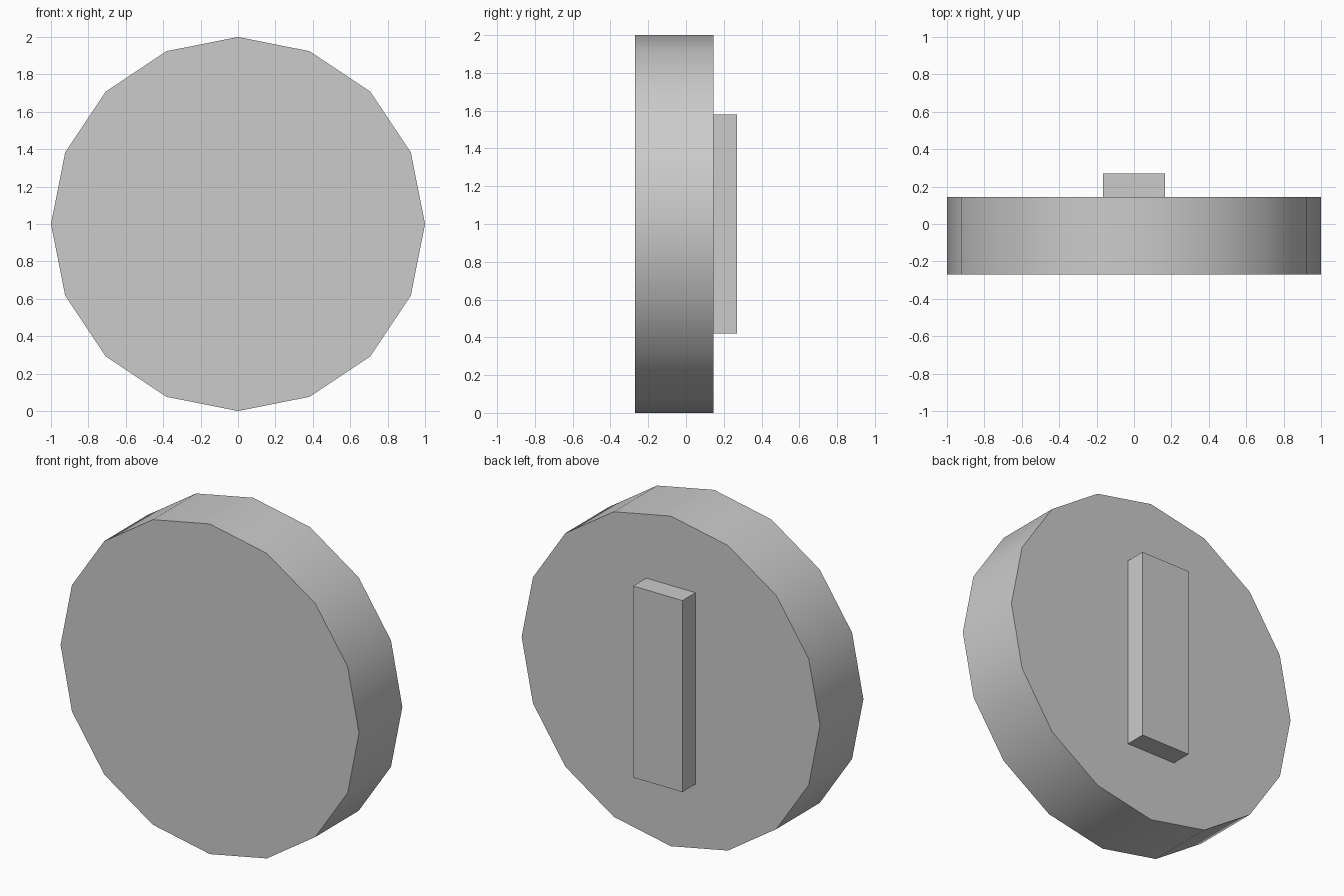
import bpy
import math

cube = bpy.data.objects.get("Cube")
if cube:
    bpy.data.objects.remove(cube, do_unlink=True)

FRONT, SEAM, BACK = -0.27, 0.145, 0.27

# Single plain grey
grey = bpy.data.materials.new("light grey")
grey.use_nodes = True
colour = (0.6, 0.6, 0.6, 1)
grey.diffuse_color = colour
grey.node_tree.nodes["Principled BSDF"].inputs["Base Color"].default_value = colour


def finish(name):
    obj = bpy.context.object
    obj.name = name
    obj.data.materials.append(grey)
    bpy.ops.object.transform_apply(location=False, rotation=True, scale=True)
    return obj


# Sixteen-sided disc with a smooth rim
bpy.ops.mesh.primitive_cylinder_add(
    vertices=16, radius=1, depth=SEAM - FRONT,
    location=(0, (FRONT + SEAM) / 2, 1), rotation=(math.pi / 2, 0, 0))
finish("disc")
bpy.ops.object.shade_smooth_by_angle(angle=math.radians(40))

# Upright bar on the back
bpy.ops.mesh.primitive_cube_add(size=1, location=(0, (SEAM + BACK) / 2, 1))
bpy.context.object.scale = (0.33, BACK - SEAM, 1.16)
finish("back_bar")
